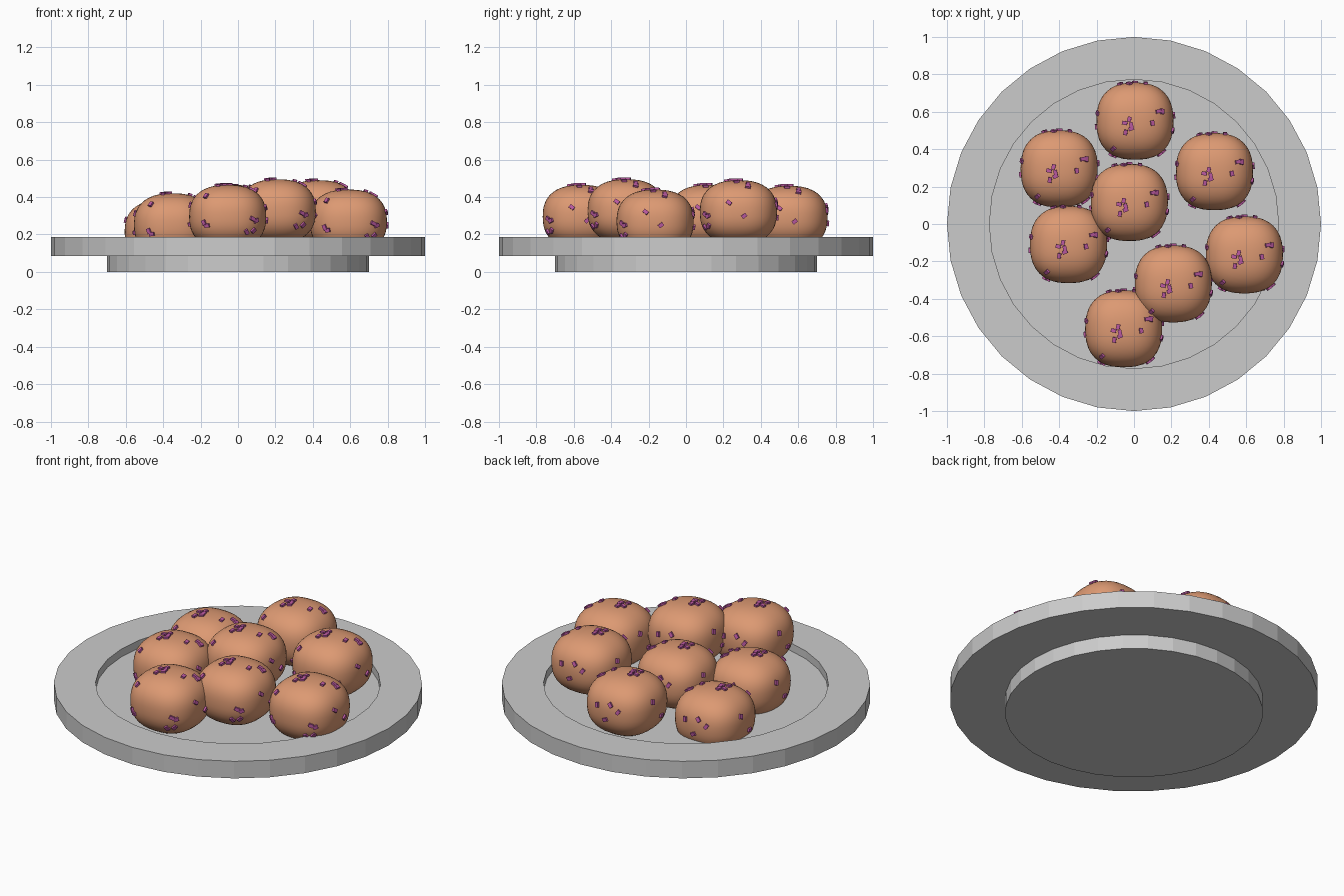
import bpy, bmesh, math
from mathutils import Vector, Matrix

if "Cube" in bpy.data.objects:
    bpy.data.objects.remove(bpy.data.objects["Cube"])


def material(name, rgb):
    m = bpy.data.materials.new(name)
    m.diffuse_color = (*rgb, 1)
    m.use_nodes = True
    m.node_tree.nodes["Principled BSDF"].inputs["Base Color"].default_value = m.diffuse_color
    return m


def make_object(name, mesh, loc=(0, 0, 0)):
    ob = bpy.data.objects.new(name, mesh)
    ob.location = loc
    bpy.context.collection.objects.link(ob)
    return ob


def to_mesh(name, bm, mat=None, smooth=False):
    bmesh.ops.recalc_face_normals(bm, faces=bm.faces)
    for f in bm.faces:
        f.smooth = smooth
    me = bpy.data.meshes.new(name)
    bm.to_mesh(me)
    bm.free()
    if mat:
        me.materials.append(mat)
    return me


# Plate: lathed profile with foot, rim and shallow well
SIDES = 32
profile = [(0.7, 0), (0.7, 0.085), (1, 0.085), (1, 0.187), (0.773, 0.187), (0.773, 0.14)]
bm = bmesh.new()
rings = [[bm.verts.new((r * math.cos(2 * math.pi * i / SIDES),
                        r * math.sin(2 * math.pi * i / SIDES), z))
          for i in range(SIDES)] for r, z in profile]
for a, b in zip(rings, rings[1:]):
    for i in range(SIDES):
        j = (i + 1) % SIDES
        bm.faces.new((a[i], a[j], b[j], b[i]))
bm.faces.new(rings[0])
bm.faces.new(rings[-1])
make_object("plate", to_mesh("plate", bm))

# Bun: a slightly boxy rounded dome shape shared by all buns
A, C, N = 0.206, 0.17, 2.45


def on_bun(d):
    k = (abs(d[0] / A) ** N + abs(d[1] / A) ** N + abs(d[2] / C) ** N) ** (-1 / N)
    return Vector(d) * k


bm = bmesh.new()
bmesh.ops.create_icosphere(bm, subdivisions=4, radius=1)
for v in bm.verts:
    v.co = on_bun((v.co.x * A, v.co.y * A, v.co.z * C))
bun_mesh = to_mesh("bun", bm, material("baked_dough", (0.72, 0.32, 0.17)), True)

# Sprinkles: tiny blocks set on the bun surface
spots = [(-.03, .01, .17), (-.055, -.01, .17), (-.02, -.02, .17), (-.02, -.04, .17),
         (-.05, -.06, .165), (.09, -.01, .155), (.12, .05, .14), (.14, .05, .13),
         (-.08, .2, .03), (-.03, .2, .06), (0, .2, -.03), (.055, .195, .04),
         (-.2, -.03, -.04), (-.19, .04, .06), (.2, -.05, .05), (.2, .03, -.02),
         (-.12, -.17, -.03), (-.105, -.175, -.045), (-.11, -.14, .105),
         (.12, -.16, -.01), (.13, -.15, -.07), (.1, -.175, -.08), (.14, -.15, -.02)]
bm = bmesh.new()
for n, s in enumerate(spots):
    p = on_bun(s)
    normal = Vector([math.copysign(abs(c / r) ** (N - 1) / r, c)
                     for c, r in zip(p, (A, A, C))])
    rot = normal.to_track_quat('Z', 'Y').to_matrix().to_4x4()
    mat = (Matrix.Translation(p) @ rot @ Matrix.Rotation(n * 1.3, 4, 'Z')
           @ Matrix.Diagonal((0.028, 0.02, 0.02, 1)))
    bmesh.ops.create_cube(bm, size=1, matrix=mat)
sprinkle_mesh = to_mesh("sprinkles", bm, material("pink_sugar", (0.5, 0.1, 0.36)))

# Pile of buns: x, y and top height
buns = [(0.005, 0.55, 0.46), (-0.40, 0.295, 0.385), (0.43, 0.28, 0.49), (-0.025, 0.115, 0.465),
        (-0.35, -0.11, 0.42), (0.21, -0.32, 0.495), (0.59, -0.165, 0.44), (-0.055, -0.56, 0.465)]
for i, (x, y, top) in enumerate(buns, 1):
    loc = (x, y, top - C)
    make_object(f"bun_{i}", bun_mesh, loc)
    make_object(f"bun_{i}_sprinkles", sprinkle_mesh, loc)
